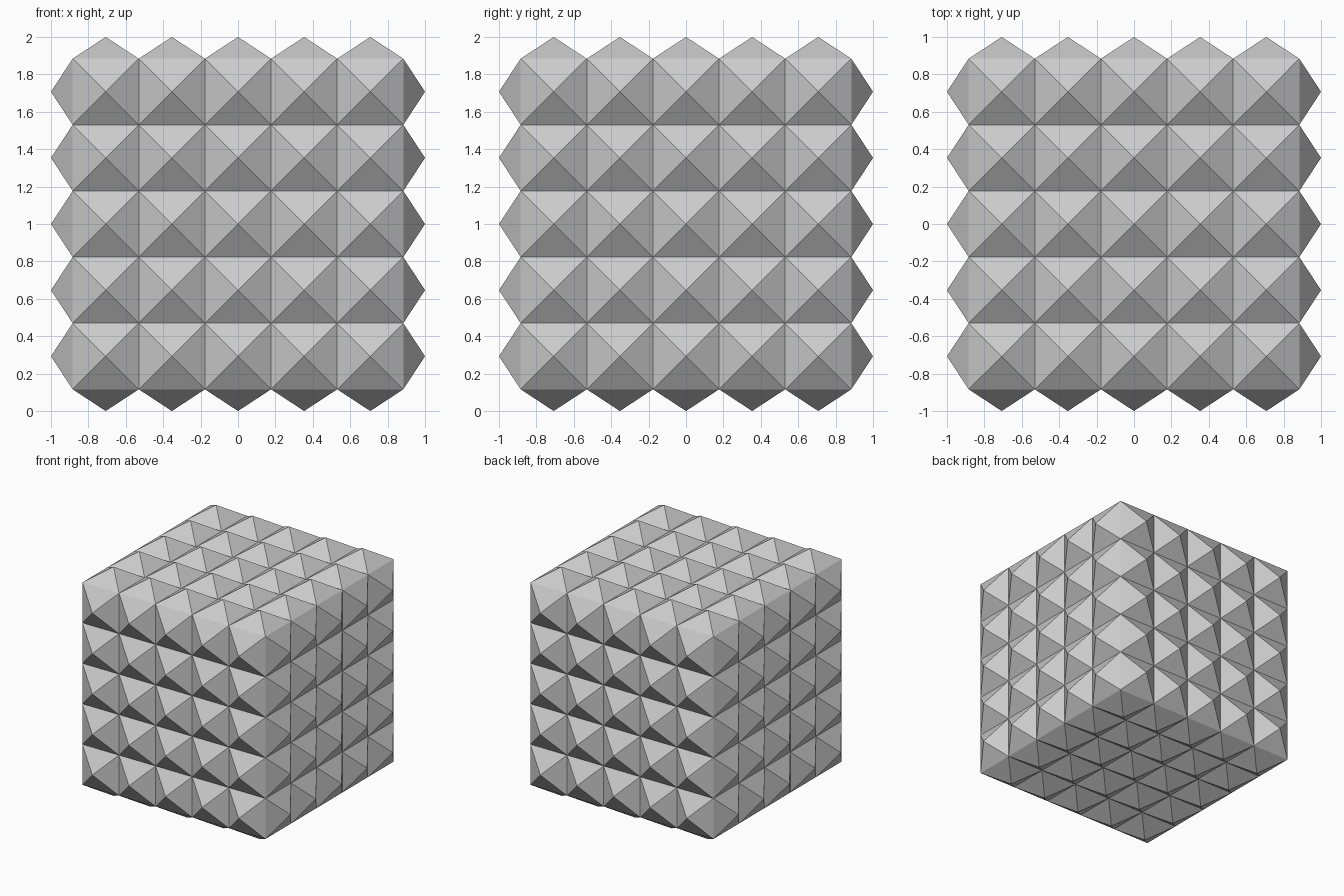
import bpy, bmesh
from mathutils import Matrix

if "Cube" in bpy.data.objects:
    bpy.data.objects.remove(bpy.data.objects["Cube"])

CELLS = 5        # studs along each side
HALF = 0.884     # half width of the core cube
STUD = 0.116     # height of each pyramid

# Core cube, with every side cut into a grid of squares
bm = bmesh.new()
bmesh.ops.create_cube(bm, size=2 * HALF, matrix=Matrix.Translation((0, 0, 1)))
bmesh.ops.subdivide_edges(bm, edges=bm.edges[:], cuts=CELLS - 1, use_grid_fill=True)
bm.normal_update()

# Raise each square into a four-sided pyramid stud
for face in bm.faces[:]:
    apex = bm.verts.new(face.calc_center_median() + face.normal * STUD)
    ring = face.verts[:]
    bm.faces.remove(face)
    for a, b in zip(ring, ring[1:] + ring[:1]):
        bm.faces.new((a, b, apex))
bm.normal_update()

mesh = bpy.data.meshes.new("studded_cube")
bm.to_mesh(mesh)
bm.free()
bpy.context.collection.objects.link(bpy.data.objects.new("studded_cube", mesh))
